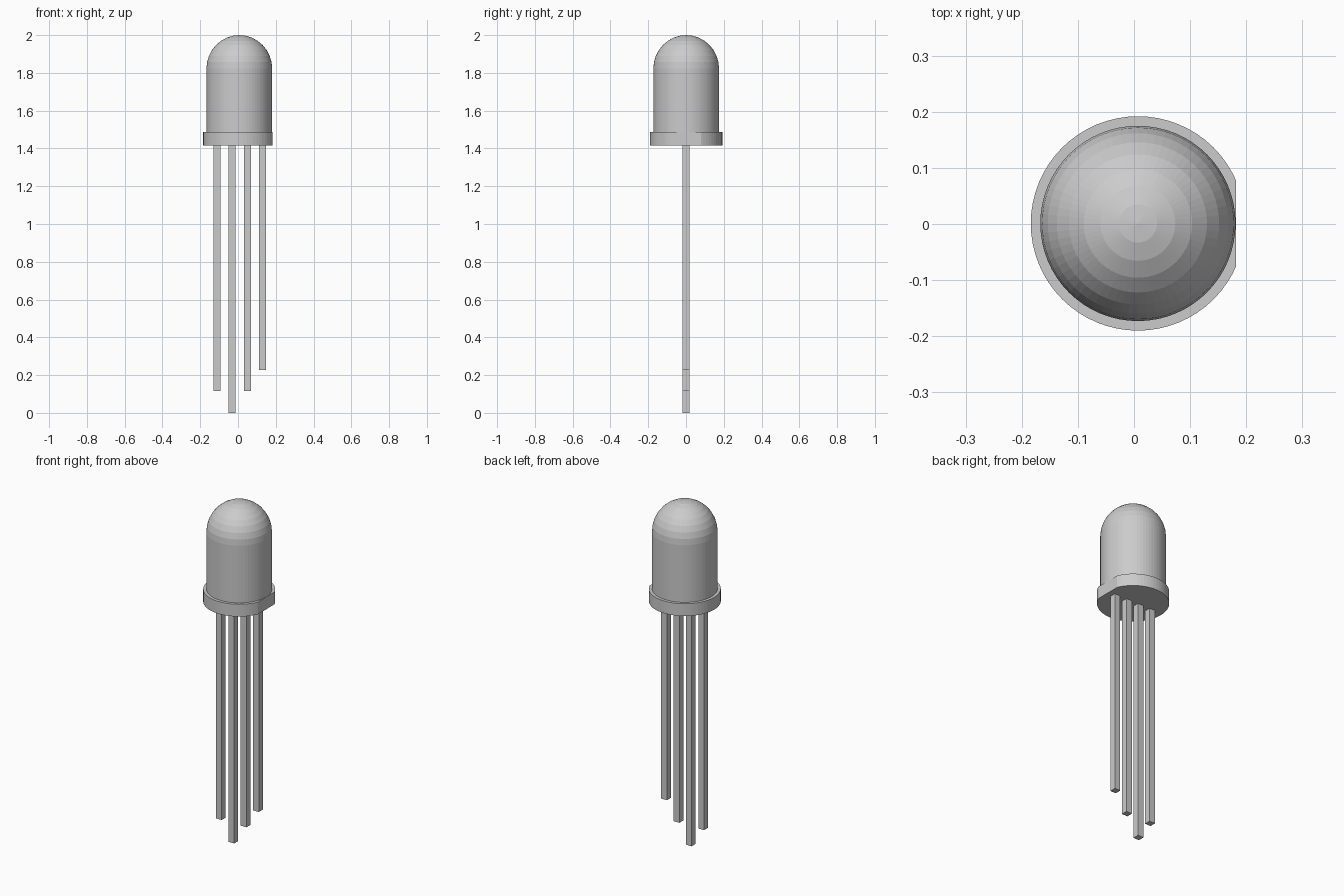
import bpy, bmesh
from math import sin, cos, pi
from mathutils import Vector

if "Cube" in bpy.data.objects:
    bpy.data.objects.remove(bpy.data.objects["Cube"])

CX, CY = 0.007, 0.001          # axis of the round housing
R, RIM = 0.174, 0.191          # lens and flange radii
Z_BASE, Z_RIM, Z_DOME, Z_TOP = 1.415, 1.487, 1.822, 2.0
FLAT_X = 0.1815                # flat side of the flange
SIDES, RINGS = 64, 8
LEAD = 0.037                   # lead thickness


def add_object(name, bm):
    bmesh.ops.recalc_face_normals(bm, faces=bm.faces)
    mesh = bpy.data.meshes.new(name)
    bm.to_mesh(mesh)
    bm.free()
    obj = bpy.data.objects.new(name, mesh)
    bpy.context.collection.objects.link(obj)
    return obj


def lens_housing():
    # Revolved profile: base, flange step, wall, dome
    profile = [(0, Z_BASE), (RIM, Z_BASE), (RIM, Z_RIM), (R, Z_RIM)]
    for i in range(RINGS + 1):
        a = i / RINGS * pi / 2
        r = R * cos(a) if i < RINGS else 0
        profile.append((r, Z_DOME + (Z_TOP - Z_DOME) * sin(a)))
    bm = bmesh.new()
    verts = [bm.verts.new((CX + r, CY, z)) for r, z in profile]
    edges = [bm.edges.new(pair) for pair in zip(verts, verts[1:])]
    bmesh.ops.spin(bm, geom=verts + edges, cent=(CX, CY, 0), axis=(0, 0, 1),
                   angle=2 * pi, steps=SIDES, use_merge=True)
    bmesh.ops.remove_doubles(bm, verts=bm.verts, dist=1e-5)

    # Flat on the flange marks the short lead's side
    cut = bmesh.ops.bisect_plane(
        bm, geom=bm.verts[:] + bm.edges[:] + bm.faces[:],
        plane_co=Vector((FLAT_X, 0, 0)), plane_no=Vector((1, 0, 0)),
        clear_outer=True)
    # Close the cut
    bmesh.ops.holes_fill(bm, edges=[e for e in bm.edges if e.is_boundary], sides=0)
    return add_object("lens_housing", bm)


def lead(name, x, bottom):
    top = Z_BASE + 0.005
    bm = bmesh.new()
    bmesh.ops.create_cube(bm, size=1)
    bmesh.ops.scale(bm, vec=(LEAD, LEAD, top - bottom), verts=bm.verts)
    bmesh.ops.translate(bm, vec=(x, 0, (top + bottom) / 2), verts=bm.verts)
    return add_object(name, bm)


lens_housing()

# Four square leads of staggered length
for i, bottom in enumerate((0.116, 0.0, 0.116, 0.227)):
    lead(f"lead_{i + 1}", -0.111 + 0.08 * i, bottom)
